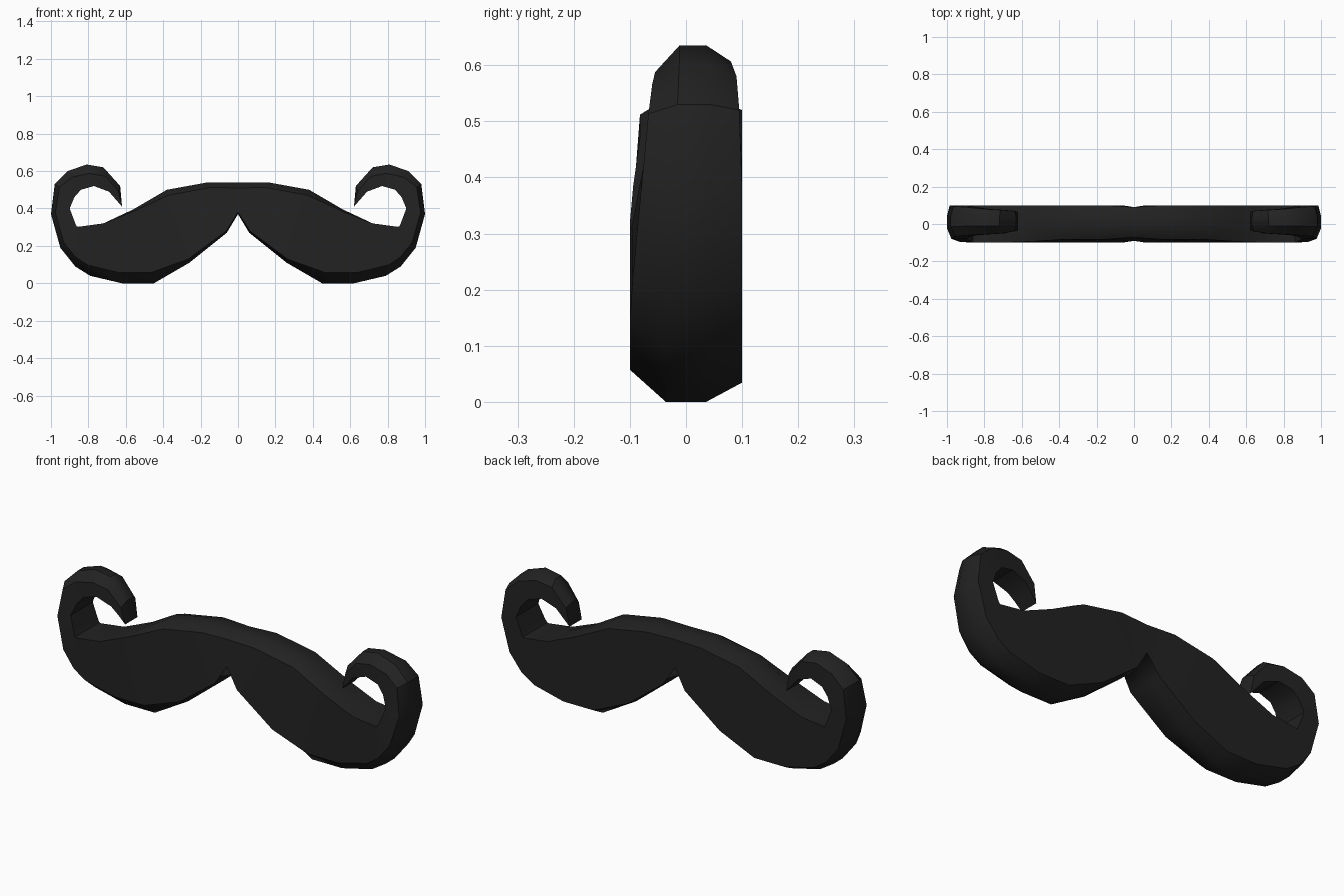
import bpy, bmesh
from mathutils import Vector

if "Cube" in bpy.data.objects:
    bpy.data.objects.remove(bpy.data.objects["Cube"])

# Stations along one half, from the centre notch to the curled tip:
# inner/upper x, z | outer/lower x, z | front y, back y | upper bevel, lower bevel
STATIONS = [
    (0.00, .54, 0.00, .37, -.09, .09, .03, .01),
    (0.16, .54, 0.06, .27, -.10, .10, .03, .01),
    (0.38, .50, 0.26, .11, -.10, .10, .03, .02),
    (0.56, .395, .45, .00, -.10, .10, .01, .06),
    (0.72, .32, 0.62, .00, -.10, .10, 0, .06),
    (0.855, .302, .79, .04, -.10, .10, 0, .06),
    (0.862, .304, .87, .09, -.10, .10, 0, .05),
    (0.87, .32, 0.95, .19, -.095, .10, 0, .035),
    (0.90, .40, 1.00, .37, -.08, .10, 0, .025),
    (0.875, .46, .98, .53, -.067, .095, 0, .03),
    (0.84, .50, 0.91, .60, -.06, .09, 0, .04),
    (0.77, .52, 0.81, .635, -.055, .08, 0, .05),
    (0.69, .49, 0.72, .62, -.05, .075, 0, .05),
    (0.655, .45, .63, .52, -.04, .07, 0, .03),
    (0.62, .41, 0.62, .41, -.035, .065, 0, 0),
]


def section(ux, uz, ox, oz, yf, yb, up_bevel, low_bevel):
    """Eight-sided bevelled cross-section."""
    u, o = Vector((ux, 0, uz)), Vector((ox, 0, oz))
    d = (o - u).normalized() if (o - u).length > 0 else Vector()
    mid, half = (yf + yb) / 2, (yb - yf) / 2 * 0.36
    front_top = yf + 0.6 * up_bevel          # brow leans back a little
    pts = [(u, mid - half), (u, mid + half),
           (u + d * up_bevel * .7, yb), (o - d * low_bevel * .6, yb),
           (o, mid + half), (o, mid - half),
           (o - d * low_bevel, yf), (u + d * up_bevel, front_top)]
    return [Vector((p.x, y, p.z)) for p, y in pts]


# Loft the half moustache
bm = bmesh.new()
rings = [[bm.verts.new(p) for p in section(*s)] for s in STATIONS]
for a, b in zip(rings, rings[1:]):
    for i in range(8):
        j = (i + 1) % 8
        bm.faces.new((a[i], a[j], b[j], b[i]))
bmesh.ops.remove_doubles(bm, verts=bm.verts, dist=0.0005)
bmesh.ops.recalc_face_normals(bm, faces=bm.faces)
mesh = bpy.data.meshes.new("moustache")
bm.to_mesh(mesh)
bm.free()

moustache = bpy.data.objects.new("moustache", mesh)
bpy.context.collection.objects.link(moustache)

# Black hair colour
black = bpy.data.materials.new("soft black")
black.diffuse_color = (0.016, 0.016, 0.016, 1)
black.use_nodes = True
black.node_tree.nodes["Principled BSDF"].inputs["Base Color"].default_value = black.diffuse_color
mesh.materials.append(black)

# Smooth bevels with sharp rims, mirrored to the other half
bpy.context.view_layer.objects.active = moustache
moustache.select_set(True)
bpy.ops.object.shade_smooth_by_angle(angle=0.6)
mirror = moustache.modifiers.new("mirror", 'MIRROR')
mirror.use_axis = (True, False, False)
mirror.use_clip = True
